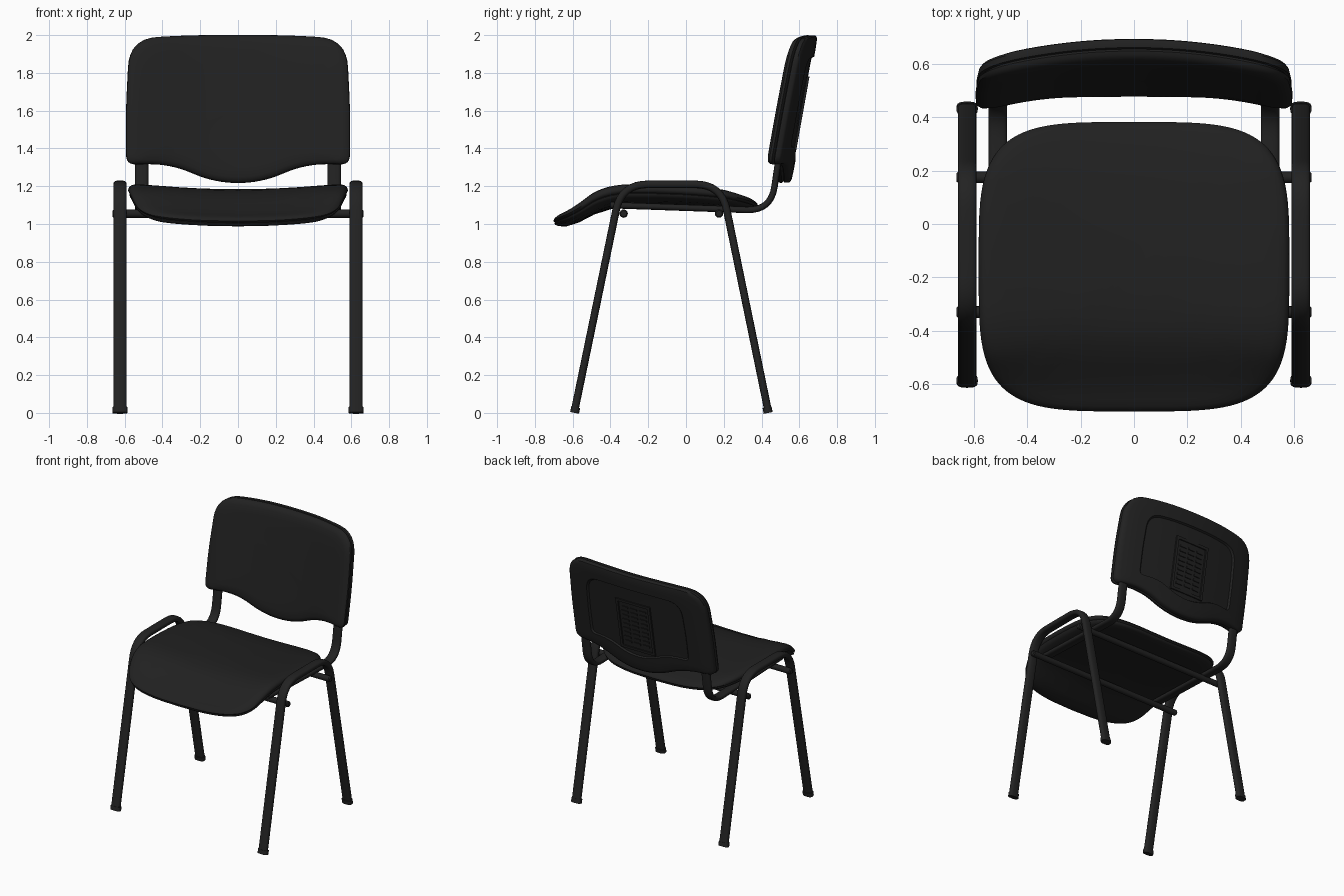
import bpy, bmesh, math
from mathutils import Vector

if "Cube" in bpy.data.objects:
    bpy.data.objects.remove(bpy.data.objects["Cube"])


def material(name, value):
    m = bpy.data.materials.new(name)
    m.use_nodes = True
    color = (value, value, value, 1)
    m.diffuse_color = color
    m.node_tree.nodes["Principled BSDF"].inputs["Base Color"].default_value = color
    return m


FABRIC = material("black_fabric", 0.015)
METAL = material("black_metal", 0.016)


def finish(bm, name, mat, angle=40):
    bmesh.ops.recalc_face_normals(bm, faces=bm.faces)
    me = bpy.data.meshes.new(name)
    bm.to_mesh(me)
    bm.free()
    me.materials.append(mat)
    ob = bpy.data.objects.new(name, me)
    bpy.context.collection.objects.link(ob)
    bpy.ops.object.select_all(action="DESELECT")
    ob.select_set(True)
    bpy.context.view_layer.objects.active = ob
    bpy.ops.object.shade_smooth_by_angle(angle=math.radians(angle))
    return ob


def rounded_path(points, closed=False, step=0.07):
    """Polyline of (a, b, corner_size) with rounded corners and even spacing."""
    n, out = len(points), []
    for i, (a, b, r) in enumerate(points):
        p = Vector((a, b))
        if r == 0 or (not closed and i in (0, n - 1)):
            out.append(p)
            continue
        d0 = Vector(points[i - 1][:2]) - p
        d1 = Vector(points[(i + 1) % n][:2]) - p
        s = p + d0.normalized() * min(r, d0.length / 2)
        e = p + d1.normalized() * min(r, d1.length / 2)
        for k in range(9):
            t = k / 8
            out.append(s * (1 - t) ** 2 + p * 2 * t * (1 - t) + e * t * t)
    dense = []
    for i, p in enumerate(out):
        q = out[(i + 1) % len(out)]
        if (q - p).length < 1e-5:
            continue
        parts = max(1, math.ceil((q - p).length / step))
        if not closed and i == len(out) - 1:
            break
        dense += [p.lerp(q, k / parts) for k in range(parts)]
    return dense if closed else dense + [out[-1]]


def loft(bm, rings):
    loops = [[bm.verts.new(c) for c in ring] for ring in rings]
    n = len(loops[0])
    for lo, hi in zip(loops, loops[1:]):
        for i in range(n):
            j = (i + 1) % n
            bm.faces.new((lo[i], lo[j], hi[j], hi[i]))
    bm.faces.new(loops[0])
    bm.faces.new(loops[-1])


def flat_tube(name, x, path, width=0.07, thick=0.04):
    """Oval tube following a (y, z) path at the given x."""
    rings = []
    for i, p in enumerate(path):
        d = (path[min(i + 1, len(path) - 1)] - path[max(i - 1, 0)]).normalized()
        ring = []
        for k in range(20):
            a = math.tau * k / 20
            c, s = math.cos(a), math.sin(a)
            u = math.copysign(abs(c) ** 0.6, c) * width / 2
            v = math.copysign(abs(s) ** 0.8, s) * thick / 2
            ring.append((x + u, p.x - d.y * v, p.y + d.x * v))
        rings.append(ring)
    bm = bmesh.new()
    loft(bm, rings)
    return finish(bm, name, METAL)


def interpolate(x, table):
    for (x0, v0), (x1, v1) in zip(table, table[1:]):
        if x <= x1:
            t = max(0, (x - x0) / (x1 - x0))
            return v0 + (v1 - v0) * t
    return table[-1][1]


# Seat cushion: rounded outline, dipped in the middle, front edge rolled down
SEAT_LINE = rounded_path([(-0.72, 0.98, 0), (-0.6, 0.985, 0.1), (-0.42, 1.09, 0.12),
                          (-0.1, 1.095, 0.2), (0.4, 1.06, 0)], step=0.03)
SEAT_LINE = [(p.x, p.y) for p in SEAT_LINE]
SEAT_RINGS = [(0.02, 0), (0.2, 0), (0.4, 0), (0.6, 0), (0.75, 0), (0.87, 0.02), (0.95, 0.1),
              (0.985, 0.25), (0.988, 0.36), (0.975, 0.4), (0.99, 0.45), (1, 0.58), (0.99, 0.76),
              (0.965, 0.88), (0.92, 0.95), (0.83, 0.98), (0.7, 1), (0.55, 1), (0.4, 1),
              (0.2, 1), (0.02, 1)]


def seat_point(angle, s, t):
    c, n = math.cos(angle), math.sin(angle)
    x = 0.582 * s * math.copysign(abs(c) ** 0.5, c)
    y = -0.16 + 0.542 * s * math.copysign(abs(n) ** 0.5, n)
    thick = interpolate(y, [(-0.7, 0.06), (-0.5, 0.095), (0.2, 0.085), (0.38, 0.06)])
    return x, y, interpolate(y, SEAT_LINE) + 0.036 * (x / 0.58) ** 2 + t * thick


bm = bmesh.new()
loft(bm, [[seat_point(math.tau * k / 96, s, t) for k in range(96)] for s, t in SEAT_RINGS])
finish(bm, "seat", FABRIC, 60)

# Backrest: curved pad in front, shell with a recessed panel behind
half = [(0.12, 1.217, 0.12), (0.36, 1.318, 0.12), (0.592, 1.315, 0.05),
        (0.594, 1.6, 0.1), (0.575, 1.98, 0.15), (0.28, 2.0, 0.15)]
outline = rounded_path(half + [(-a, b, r) for a, b, r in reversed(half)], closed=True)
CENTER = Vector((0, 1.62))
BACK_RINGS = [(0.02, 0), (0.2, 0), (0.4, 0), (0.6, 0), (0.8, 0.01), (0.92, 0.05), (0.97, 0.15),
              (0.995, 0.3), (1, 0.45), (0.985, 0.52), (0.975, 0.55), (0.995, 0.6), (0.995, 0.85),
              (0.98, 0.95), (0.94, 1), (0.82, 1.02), (0.7, 1.02), (0.68, 0.88), (0.55, 0.87),
              (0.4, 0.87), (0.2, 0.87), (0.02, 0.87)]


def back_depth(x, z, t):
    return 0.41 + 0.18 * (z - 1.32) + 0.075 * (1 - (x / 0.59) ** 2) + 0.09 * t


def back_point(p, s, t):
    q = CENTER + (p - CENTER) * s
    return q.x, back_depth(q.x, q.y, t), q.y


bm = bmesh.new()
loft(bm, [[back_point(p, s, t) for p in outline] for s, t in BACK_RINGS])
finish(bm, "backrest", FABRIC)


# Grille on the rear panel: rim and slats that follow the tilt
def add_bar(bm, x, z, w, h, depth):
    made = bmesh.ops.create_cube(bm, size=1)["verts"]
    for v in made:
        bx, bz = x + v.co.x * w, z + v.co.z * h
        v.co = (bx, back_depth(bx, bz, 0.87) + v.co.y * depth, bz)


bm = bmesh.new()
for side in (-1, 1):
    add_bar(bm, side * 0.135, 1.58, 0.02, 0.4, 0.022)
    add_bar(bm, 0, 1.58 + side * 0.19, 0.26, 0.02, 0.022)
for row in range(9):
    for col in (-0.075, 0, 0.075):
        add_bar(bm, col, 1.44 + row * 0.035, 0.055, 0.014, 0.012)
finish(bm, "rear_grille", FABRIC, 30)

# Side frames, feet and backrest supports
leg_path = rounded_path([(-0.59, 0.01, 0), (-0.342, 1.21, 0.14),
                         (0.188, 1.21, 0.14), (0.435, 0.01, 0)])
support_path = rounded_path([(-0.4, 1.1, 0), (0.45, 1.07, 0.13), (0.51, 1.48, 0)])
for side, label in ((1, "left"), (-1, "right")):
    flat_tube(label + "_leg_frame", side * 0.625, leg_path)
    flat_tube(label + "_back_support", side * 0.51, support_path, thick=0.034)
    for y, slope, end in ((-0.59, 0.2, "front"), (0.435, -0.2, "rear")):
        cap = [Vector((y + slope * z, z)) for z in (0, 0.008, 0.026, 0.03)]
        flat_tube(f"{label}_{end}_foot", side * 0.625, cap, 0.08, 0.048)

# Cross bars under the seat
for y, name in ((-0.33, "front_cross_bar"), (0.175, "rear_cross_bar")):
    bm = bmesh.new()
    loft(bm, [[(x, y + r * math.cos(math.tau * k / 16), 1.055 + r * math.sin(math.tau * k / 16))
               for k in range(16)]
              for x, r in ((-0.665, 0.016), (-0.658, 0.022), (0.658, 0.022), (0.665, 0.016))])
    finish(bm, name, METAL)
